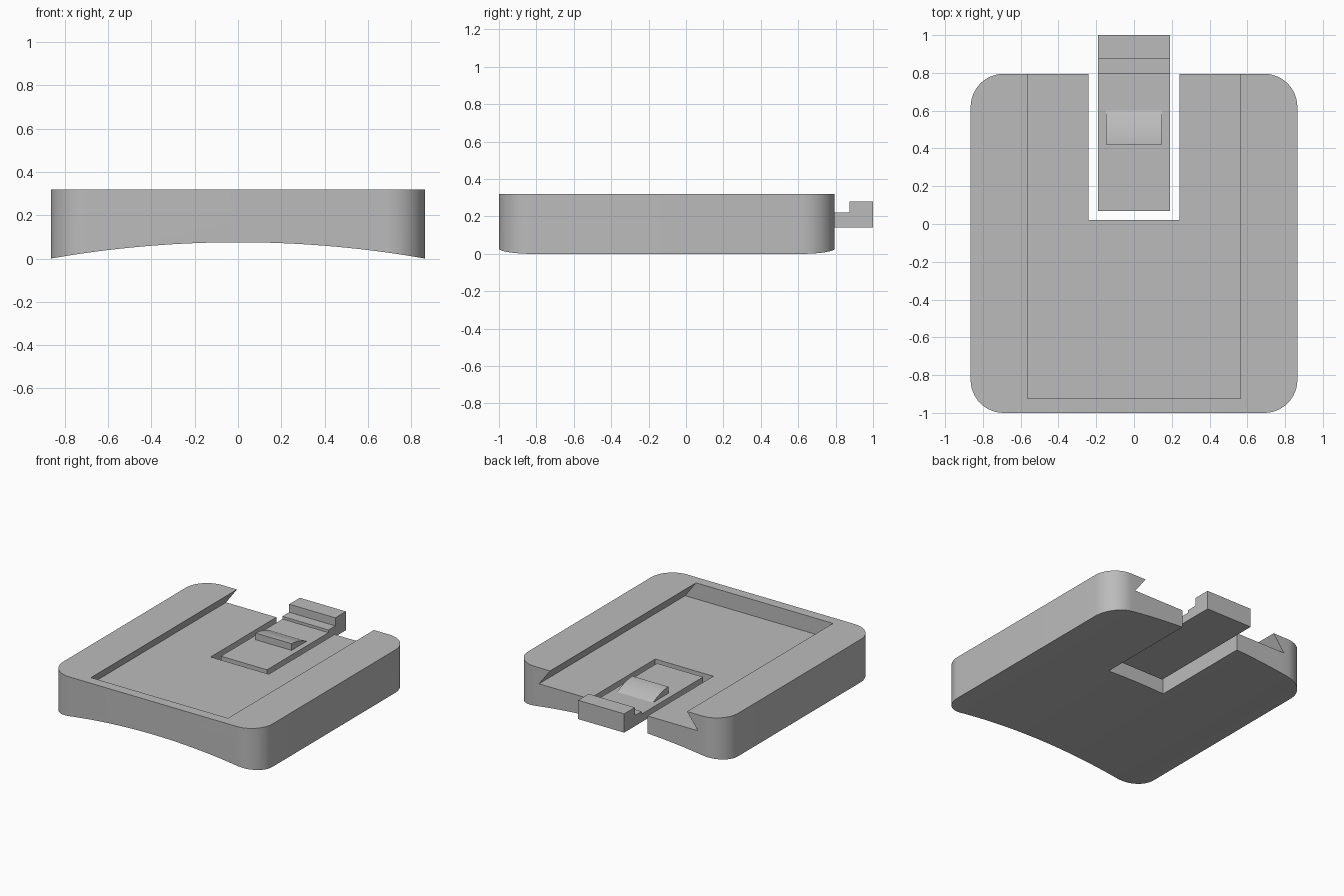
import bpy, math
from mathutils import Vector

cube = bpy.data.objects.get("Cube")
if cube:
    bpy.data.objects.remove(cube, do_unlink=True)

grey = bpy.data.materials.new("plain grey")
grey.use_nodes = True
colour = (0.5, 0.5, 0.5, 1)
grey.diffuse_color = colour
grey.node_tree.nodes["Principled BSDF"].inputs["Base Color"].default_value = colour


def prism(name, profile, axis, start, end):
    """Extrude a 2D profile along x (profile is y, z), y (x, z) or z (x, y)."""
    place = {"x": lambda u, v, w: (w, u, v),
             "y": lambda u, v, w: (u, w, v),
             "z": lambda u, v, w: (u, v, w)}[axis]
    n = len(profile)
    verts = [Vector(place(u, v, w)) for w in (start, end) for u, v in profile]
    faces = [tuple(reversed(range(n))), tuple(range(n, 2 * n))]
    faces += [(i, (i + 1) % n, n + (i + 1) % n, n + i) for i in range(n)]
    area = sum(profile[i - 1][0] * profile[i][1] - profile[i][0] * profile[i - 1][1]
               for i in range(n))
    if (area < 0) != (axis == "y"):
        faces = [tuple(reversed(f)) for f in faces]
    mesh = bpy.data.meshes.new(name)
    mesh.from_pydata(verts, [], faces)
    mesh.materials.append(grey)
    obj = bpy.data.objects.new(name, mesh)
    bpy.context.collection.objects.link(obj)
    return obj


def rectangle(x0, x1, y0, y1):
    return [(x0, y0), (x1, y0), (x1, y1), (x0, y1)]


def combine(target, tool, operation):
    mod = target.modifiers.new("cut", "BOOLEAN")
    mod.operation = operation
    mod.solver = "EXACT"
    mod.object = tool
    bpy.context.view_layer.update()
    result = target.evaluated_get(bpy.context.evaluated_depsgraph_get())
    mesh = bpy.data.meshes.new_from_object(result)
    target.modifiers.clear()
    target.data = mesh
    bpy.data.objects.remove(tool, do_unlink=True)


def smooth(obj):
    bpy.ops.object.select_all(action="DESELECT")
    obj.select_set(True)
    bpy.context.view_layer.objects.active = obj
    bpy.ops.object.shade_smooth_by_angle(angle=math.radians(20))


half, front, back, top = 0.865, -1.0, 0.795, 0.32
floor, radius = 0.2, 0.175

# Body outline with rounded corners
outline = []
corners = [(1, back - radius), (-1, back - radius), (-1, front + radius), (1, front + radius)]
for k, (side, cy) in enumerate(corners):
    for i in range(13):
        a = math.radians(90 * k + 7.5 * i)
        outline.append((side * (half - radius) + radius * math.cos(a),
                        cy + radius * math.sin(a)))
body = prism("body_plate", outline, "z", -0.05, top)

# Shallow arched underside
rise = 0.075
arch_radius = (half ** 2 + rise ** 2) / (2 * rise)
arch = []
for i in range(41):
    x = -1 + i / 20
    arch.append((x, rise - arch_radius + math.sqrt(arch_radius ** 2 - x * x)))
arch += [(1, -0.3), (-1, -0.3)]
combine(body, prism("arch_cutter", arch, "y", -1.2, 1.2), "DIFFERENCE")

# Undercut slide channel, open at the back
lip, foot = 0.565, 0.655
channel = [(-foot, floor), (foot, floor), (lip, top), (lip, top + 0.1),
           (-lip, top + 0.1), (-lip, top)]
combine(body, prism("channel_cutter", channel, "y", -0.925, 1.2), "DIFFERENCE")

# Slot around the latch
slot = prism("slot_cutter", rectangle(-0.24, 0.24, 0.02, 1.2), "z", -0.2, 0.6)
combine(body, slot, "DIFFERENCE")
smooth(body)

# Latch tongue with its stepped thumb lug
tongue = [(0.07, 0.14), (1.0, 0.14), (1.0, 0.28), (0.875, 0.28),
          (0.875, 0.22), (back, 0.22), (back, floor), (0.07, floor)]
latch = prism("latch_tongue", tongue, "x", -0.19, 0.19)

# Curved catch on the tongue
catch = [(0.42, floor - 0.02), (0.60, floor - 0.02)]
for i in range(13):
    t = i / 12
    catch.append((0.60 - 0.18 * t, floor + 0.05 * (1 - (1 - t) ** 1.8)))
combine(latch, prism("catch_ramp", catch, "x", -0.148, 0.148), "UNION")
smooth(latch)
